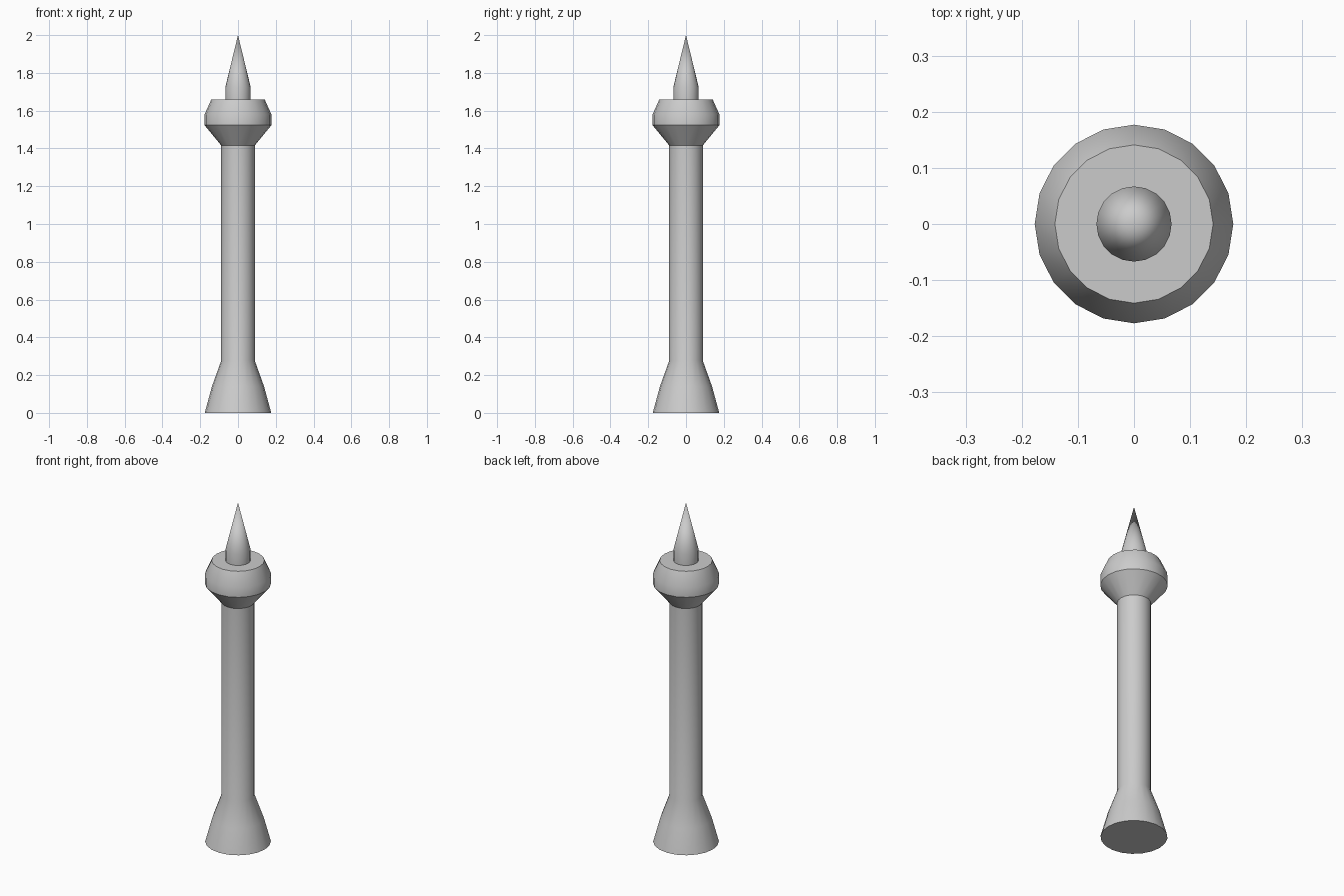
import bpy, bmesh, math

if "Cube" in bpy.data.objects:
    bpy.data.objects.remove(bpy.data.objects["Cube"])

SIDES = 20


def lathe(name, profile):
    """Closed solid of revolution from (radius, z) points, bottom to top."""
    bm = bmesh.new()
    rings = []
    for r, z in profile:
        if r == 0:
            rings.append([bm.verts.new((0, 0, z))] * SIDES)
        else:
            rings.append([bm.verts.new((r * math.cos(2 * math.pi * i / SIDES),
                                        r * math.sin(2 * math.pi * i / SIDES), z))
                          for i in range(SIDES)])
    for low, high in zip(rings, rings[1:]):
        for i in range(SIDES):
            j = (i + 1) % SIDES
            corners = [low[i], low[j], high[j], high[i]]
            bm.faces.new(list(dict.fromkeys(corners)))
    bm.faces.new(rings[0][::-1])
    if profile[-1][0] > 0:
        bm.faces.new(rings[-1])
    mesh = bpy.data.meshes.new(name)
    bm.to_mesh(mesh)
    bm.free()
    obj = bpy.data.objects.new(name, mesh)
    bpy.context.collection.objects.link(obj)
    bpy.ops.object.select_all(action='DESELECT')
    obj.select_set(True)
    bpy.context.view_layer.objects.active = obj
    bpy.ops.object.shade_smooth_by_angle(angle=math.radians(30))
    return obj


# Tower: flared foot, straight shaft and flared gallery in one skin
lathe("tower", [(0.176, 0), (0.138, 0.14), (0.089, 0.276),
                (0.089, 1.416), (0.177, 1.523), (0.177, 1.58), (0.141, 1.66)])

# Spire: short drum under a pointed cone
lathe("spire", [(0.067, 1.66), (0.067, 1.725), (0.0, 2.0)])
